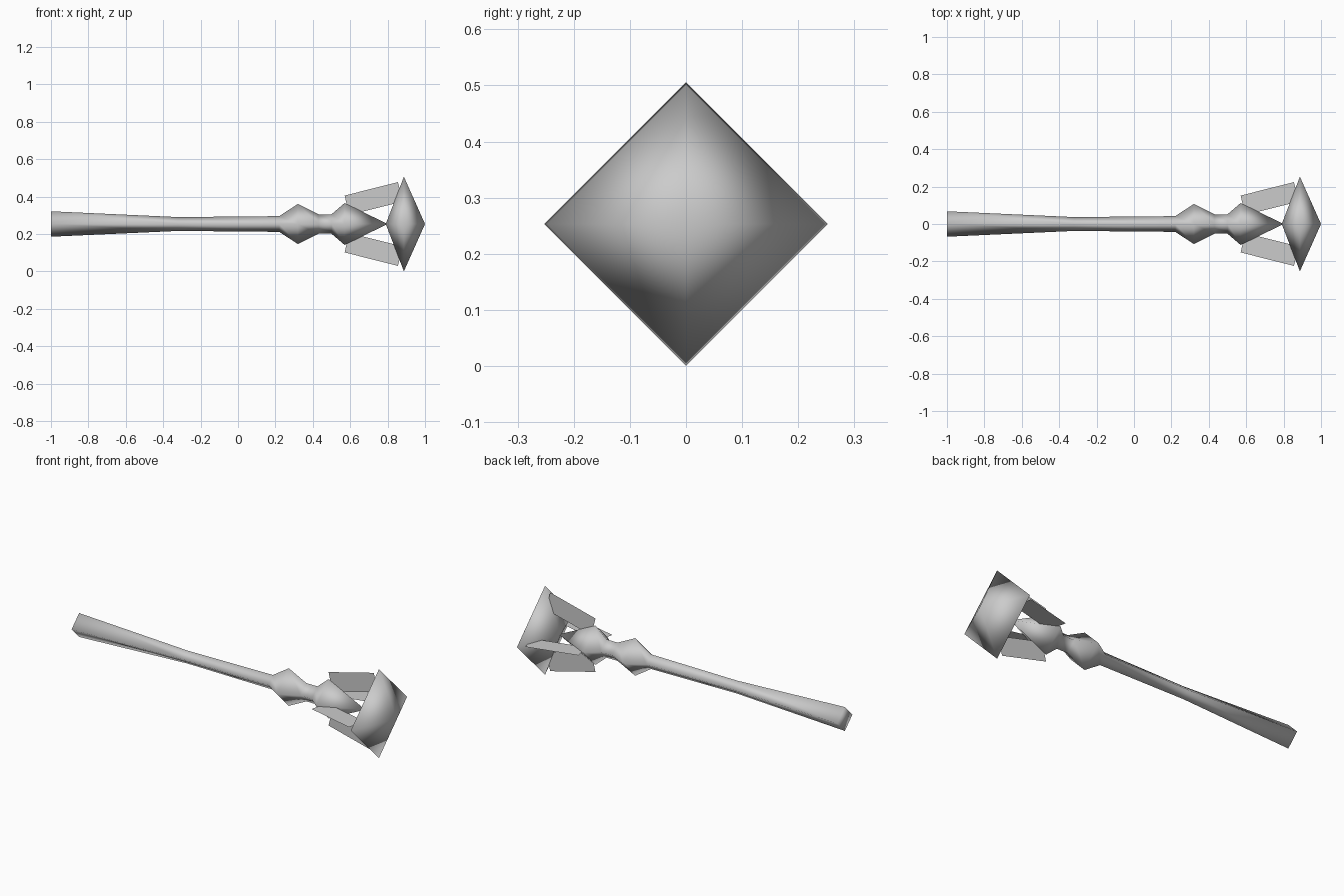
import bpy
import bmesh
import math

if "Cube" in bpy.data.objects:
    bpy.data.objects.remove(bpy.data.objects["Cube"])

AXIS_Z = 0.253

grey = bpy.data.materials.new("grey_metal")
grey.diffuse_color = (0.6, 0.6, 0.6, 1.0)
grey.use_nodes = True
grey.node_tree.nodes["Principled BSDF"].inputs["Base Color"].default_value = grey.diffuse_color


def finish(name, bm, smooth=True):
    mesh = bpy.data.meshes.new(name)
    bm.to_mesh(mesh)
    bm.free()
    mesh.materials.append(grey)
    for poly in mesh.polygons:
        poly.use_smooth = smooth
    obj = bpy.data.objects.new(name, mesh)
    obj.location.z = AXIS_Z
    bpy.context.collection.objects.link(obj)
    return obj


def lathe(name, profile):
    """Four-sided solid along x from (x, radius) pairs; radius 0 makes a point."""
    bm = bmesh.new()
    rings = []
    for x, r in profile:
        count = 4 if r > 0 else 1
        rings.append([bm.verts.new((x, r * math.cos(i * math.pi / 2),
                                    r * math.sin(i * math.pi / 2)))
                      for i in range(count)])
    for a, b in zip(rings, rings[1:]):
        for i in range(4):
            j = (i + 1) % 4
            quad = [a[i % len(a)], a[j % len(a)], b[j % len(b)], b[i % len(b)]]
            bm.faces.new(list(dict.fromkeys(quad)))
    for ring in (rings[0], rings[-1]):
        if len(ring) == 4:
            bm.faces.new(ring)
    bmesh.ops.recalc_face_normals(bm, faces=bm.faces)
    return finish(name, bm)


# Handle with knob, neck and pointed collar
lathe("handle", [(-1.0, 0.068), (-0.32, 0.037), (0.22, 0.042), (0.32, 0.107),
                 (0.43, 0.052), (0.50, 0.052), (0.57, 0.112), (0.80, 0.0)])

# Double-pyramid head
lathe("head", [(0.79, 0.0), (0.887, 0.253), (1.0, 0.0)])

# Four flat blades joining collar and head
blade = [(0.57, 0.152), (0.855, 0.224), (0.88, 0.120), (0.595, 0.048)]
for k, side in enumerate(("left", "top", "right", "bottom")):
    c, s = round(math.cos(k * math.pi / 2)), round(math.sin(k * math.pi / 2))
    bm = bmesh.new()
    bm.faces.new([bm.verts.new((x, r * c, r * s)) for x, r in blade])
    finish("blade_" + side, bm, smooth=False)
